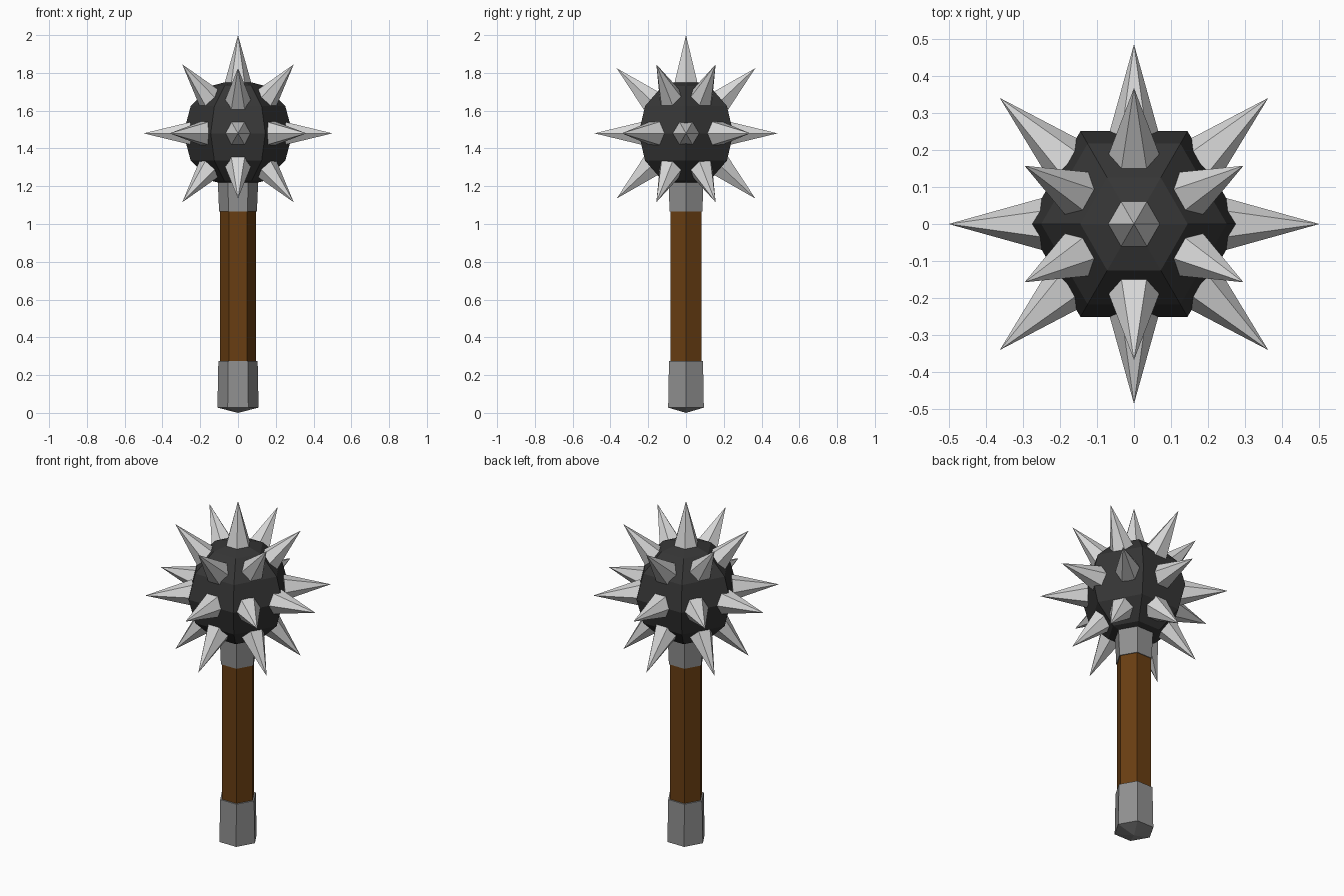
import bpy, bmesh, math
from mathutils import Vector

if "Cube" in bpy.data.objects:
    bpy.data.objects.remove(bpy.data.objects["Cube"])


def material(name, rgb):
    m = bpy.data.materials.new(name)
    m.diffuse_color = (*rgb, 1)
    m.use_nodes = True
    m.node_tree.nodes["Principled BSDF"].inputs["Base Color"].default_value = m.diffuse_color
    return m


WOOD = material("brown wood", (0.14, 0.048, 0.006))
STEEL = material("grey steel", (0.28, 0.28, 0.28))
IRON = material("dark iron", (0.037, 0.037, 0.037))
SPIKE = material("light steel", (0.68, 0.68, 0.68))
CENTRE = Vector((0, 0, 1.48))


def finish(name, bm, mat):
    bmesh.ops.recalc_face_normals(bm, faces=bm.faces)
    me = bpy.data.meshes.new(name)
    bm.to_mesh(me)
    bm.free()
    me.materials.append(mat)
    ob = bpy.data.objects.new(name, me)
    bpy.context.collection.objects.link(ob)
    return ob


def lathe(bm, profile, origin, axis):
    """Six-sided solid along an axis from (radius, distance) pairs; radius 0 makes a tip."""
    axis = Vector(axis).normalized()
    side = Vector((0, 0, 1)).cross(axis)
    side = side.normalized() if side.length > 0.01 else Vector((1, 0, 0))
    up = axis.cross(side)
    rings = []
    for r, d in profile:
        n = 6 if r else 1
        rings.append([bm.verts.new(origin + axis * d
                      + side * r * math.cos(math.tau * i / 6)
                      + up * r * math.sin(math.tau * i / 6)) for i in range(n)])
    for a, b in zip(rings, rings[1:]):
        for i in range(6):
            j = (i + 1) % 6
            if len(a) == 1:
                bm.faces.new((a[0], b[i], b[j]))
            elif len(b) == 1:
                bm.faces.new((a[i], a[j], b[0]))
            else:
                bm.faces.new((a[i], a[j], b[j], b[i]))
    for ring in (rings[0], rings[-1]):
        if len(ring) == 6:
            bm.faces.new(ring)


def upright(name, profile, mat):
    bm = bmesh.new()
    lathe(bm, profile, Vector((0, 0, 0)), (0, 0, 1))
    return finish(name, bm, mat)


# Shaft and its metal fittings
upright("handle", [(0.095, 0.2), (0.095, 1.1)], WOOD)
upright("pommel", [(0, 0), (0.109, 0.028), (0.104, 0.275)], STEEL)
upright("collar", [(0.1, 1.065), (0.108, 1.25)], STEEL)

# Six-sided ball head
R = 0.289
ball = [(R * math.sin(math.radians(a)) if 0 < a < 180 else 0,
         CENTRE.z - R * math.cos(math.radians(a))) for a in range(0, 181, 30)]
upright("head", ball, IRON)

# Spikes: one on top, eight round the middle, six above and six below
tips = [(0, 0, 0.52)]
tips += [(0.5, 0, 0), (-0.5, 0, 0), (0, 0.485, 0), (0, -0.485, 0)]
for sx in (-1, 1):
    for sy in (-1, 1):
        tips.append((0.362 * sx, 0.34 * sy, 0))
for sz in (-1, 1):
    for sy in (-1, 1):
        tips.append((0, 0.367 * sy, 0.345 * sz))
        for sx in (-1, 1):
            tips.append((0.295 * sx, 0.157 * sy, 0.365 * sz))
bm = bmesh.new()
for t in tips:
    length = Vector(t).length
    lathe(bm, [(0.071, length - 0.255), (0, length)], CENTRE, t)
finish("spikes", bm, SPIKE)
